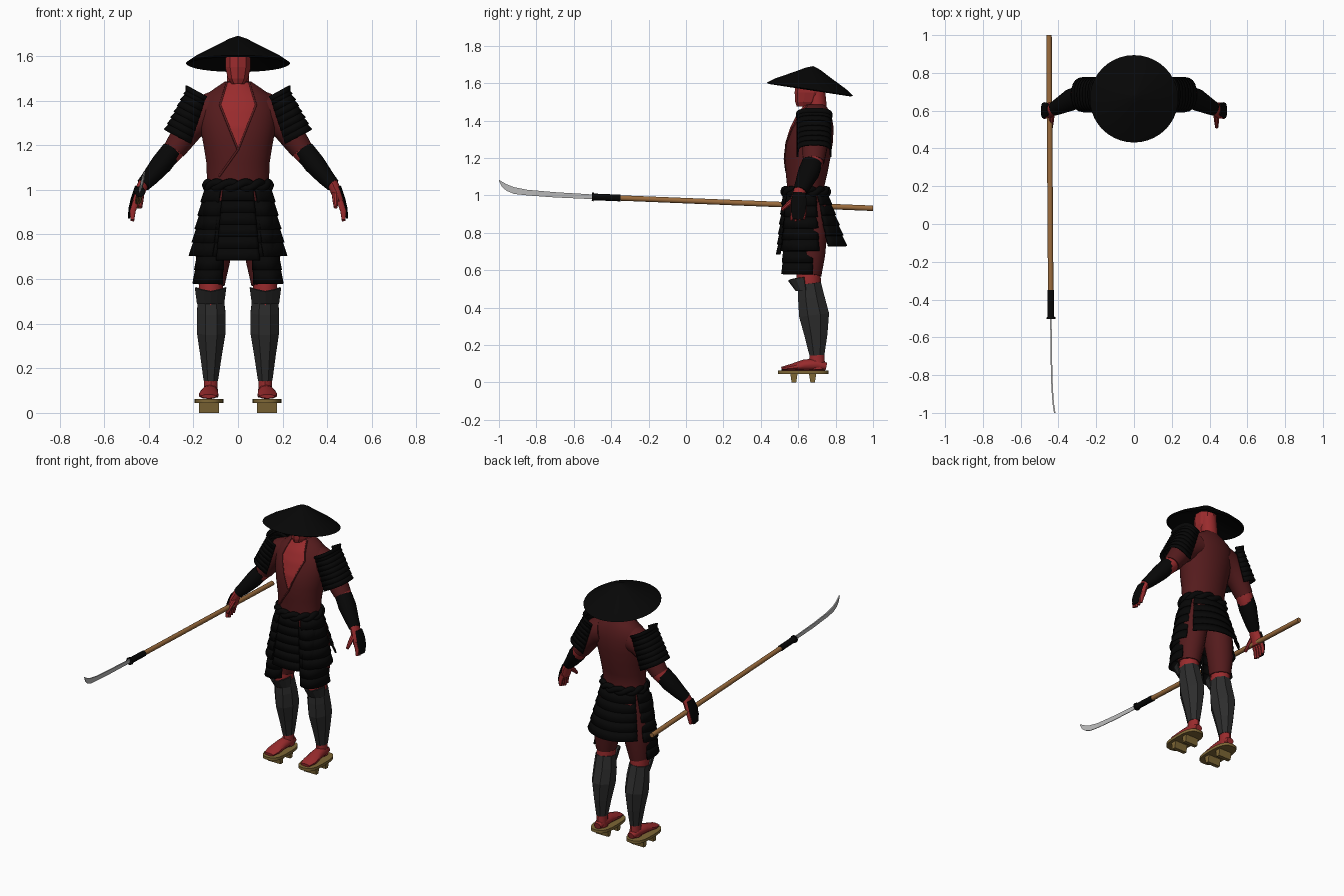
import bpy, bmesh
from math import sin, cos, pi, radians, copysign
from mathutils import Vector, Matrix

cube = bpy.data.objects.get("Cube")
if cube:
    bpy.data.objects.remove(cube)


def material(name, r, g, b):
    m = bpy.data.materials.new(name)
    m.use_nodes = True
    m.diffuse_color = (r, g, b, 1)
    m.node_tree.nodes["Principled BSDF"].inputs["Base Color"].default_value = (r, g, b, 1)
    return m


SKIN = material("red skin", .32, .024, .026)
CLOTH = material("dark red cloth", .09, .011, .012)
BLACK = material("black armour", .002, .002, .002)
GREY = material("dark grey guard", .026, .026, .026)
WOOD = material("pole wood", .32, .145, .045)
SOLE = material("sandal wood", .21, .135, .036)
STEEL = material("blade steel", .52, .52, .52)


def skin(name, rings, mat, s=1, closed=True, smooth=True, thick=0):
    """Bridge equal rings of points into a surface; s=-1 mirrors in x."""
    bm = bmesh.new()
    vs = [[bm.verts.new((s * p[0], p[1], p[2])) for p in ring] for ring in rings]
    n = len(vs[0])
    for a, b in zip(vs, vs[1:]):
        for i in range(n if closed else n - 1):
            j = (i + 1) % n
            bm.faces.new((a[i], a[j], b[j], b[i]))
    if closed:
        bm.faces.new(vs[0])
        bm.faces.new(vs[-1])
    bmesh.ops.recalc_face_normals(bm, faces=bm.faces)
    me = bpy.data.meshes.new(name)
    bm.to_mesh(me)
    bm.free()
    me.materials.append(mat)
    ob = bpy.data.objects.new(name, me)
    bpy.context.collection.objects.link(ob)
    if thick:
        mod = ob.modifiers.new("thickness", "SOLIDIFY")
        mod.thickness, mod.offset = thick, 0
    if smooth:
        bpy.ops.object.select_all(action="DESELECT")
        ob.select_set(True)
        bpy.context.view_layer.objects.active = ob
        bpy.ops.object.shade_smooth_by_angle(angle=radians(42))
    return ob


def loft(name, path, mat, s=1, n=16, ref=(0, 1, 0), axis=None, smooth=True):
    """Elliptic tube; path items are (x, y, z, side radius, ref radius)."""
    pts = [Vector(p[:3]) for p in path]
    rings = []
    for i, p in enumerate(pts):
        d = Vector(axis) if axis else pts[min(i + 1, len(pts) - 1)] - pts[max(i - 1, 0)]
        d.normalize()
        u = Vector(ref)
        u = (u - d * u.dot(d)).normalized()
        v = d.cross(u)
        a, b = path[i][3:]
        angles = [2 * pi * (k + .5) / n for k in range(n)]
        rings.append([p + v * a * cos(t) + u * b * sin(t) for t in angles])
    return skin(name, rings, mat, s, smooth=smooth)


def lames(name, f, n, mat, s=1, seg=12, bump=.008):
    """Overlapping armour strips; f(u, t, push) gives a surface point."""
    for i in range(n):
        rows = [(i / n, 0), ((i + 1.1) / n, bump)]
        skin(f"{name}_{i + 1}", [[f(k / seg, t, o) for k in range(seg + 1)] for t, o in rows],
             mat, s, closed=False, thick=.009)


def cord(name, pts, radius, mat, cyclic=False):
    cu = bpy.data.curves.new(name, "CURVE")
    cu.dimensions, cu.bevel_depth, cu.bevel_resolution = "3D", radius, 2
    sp = cu.splines.new("POLY")
    sp.points.add(len(pts) - 1)
    for q, p in zip(sp.points, pts):
        q.co = (*p, 1)
    sp.use_cyclic_u = cyclic
    cu.materials.append(mat)
    bpy.context.collection.objects.link(bpy.data.objects.new(name, cu))


def mix(a, b, t):
    return a + (b - a) * t


def squared(v, power):
    return copysign(abs(v) ** power, v)


# Torso robe: y centre, z, half width, half depth
TORSO = [(.66, .86, .12, .095), (.65, .95, .145, .11), (.64, 1.05, .14, .1),
         (.645, 1.12, .142, .112), (.65, 1.2, .155, .122), (.66, 1.28, .17, .125),
         (.675, 1.36, .175, .115), (.685, 1.42, .155, .095), (.69, 1.455, .105, .075),
         (.69, 1.485, .06, .055)]
loft("robe_torso", [(0, y, z, a, b) for y, z, a, b in TORSO], CLOTH, n=36, axis=(0, 0, 1))


def chest(x, z, lift):
    for (y0, z0, a0, b0), (y1, z1, a1, b1) in zip(TORSO, TORSO[1:]):
        if z0 <= z <= z1:
            t = (z - z0) / (z1 - z0)
            a, b = mix(a0, a1, t), mix(b0, b1, t)
            return (x, mix(y0, y1, t) - b * max(0, 1 - (x / a) ** 2) ** .5 - lift, z)


# Open neckline and lapels
def opening(z):
    return .08 * (z - 1.18) / .2 if z < 1.38 else mix(.08, .05, (z - 1.38) / .1)


levels = [1.18 + .3 * i / 24 for i in range(25)]
skin("bare_chest", [[chest(opening(z) * k / 6, z, .004) for k in range(-6, 7)] for z in levels],
     SKIN, closed=False)
cord("right_lapel", [chest(-opening(z), z, .001) for z in levels], .005, CLOTH)
fold = [chest(mix(-.085, 0, i / 8), mix(1.06, 1.18, i / 8), .0) for i in range(8)]
cord("left_lapel", fold + [chest(opening(z), z, .001) for z in levels], .005, CLOTH)

# Head, neck and hat
loft("neck", [(0, .705, 1.42, .058, .05), (0, .7, 1.5, .052, .05), (0, .69, 1.6, .05, .05)],
     SKIN, n=10, axis=(0, 0, 1))
loft("head", [(0, .64, 1.475, .03, .048), (0, .65, 1.5, .048, .066), (0, .66, 1.55, .06, .079),
              (0, .665, 1.63, .06, .076)], SKIN, n=10, axis=(0, 0, 1), smooth=False)
brim = [(.002, .085), (.222, -.008), (.234, -.002), (.19, .028), (.1, .075), (.04, .108), (.002, .122)]
hat = skin("straw_hat", [[(r * cos(k * pi / 20), r * sin(k * pi / 20), z) for k in range(40)]
                         for r, z in brim], BLACK)
hat.matrix_world = Matrix.Translation((0, .663, 1.57)) @ Matrix.Rotation(radians(-8.7), 4, "X")

# Twisted belt
for strand in range(2):
    ring = []
    for k in range(120):
        a, w = 2 * pi * k / 120, 2 * pi * k / 20 + strand * pi
        r = .006 * cos(w)
        ring.append(((.137 + r) * cos(a), .64 + (.112 + r) * sin(a), 1.02 + .013 * sin(w)))
    cord(f"belt_strand_{strand + 1}", ring, .018, BLACK, True)


# Skirt armour
def skirt(a0, a1, bottom, depth):
    def f(u, t, o):
        a = radians(mix(a0, a1, u))
        return ((mix(.143, .208, t) + o) * cos(a),
                .638 + (mix(.112, depth, t) + o) * sin(a), mix(1.01, bottom, t))
    return f


lames("front_skirt", skirt(-117, -63, .69, .145), 6, BLACK)
lames("back_skirt", skirt(34, 146, .735, .21), 5, BLACK)

for side, s in (("left", 1), ("right", -1)):
    lames(side + "_side_skirt", skirt(-58, 29, .71, .145), 5, BLACK, s)

    # Legs and thigh plates
    loft(side + "_trouser_leg", [(.07, .66, .95, .075, .1), (.1, .665, .8, .085, .092),
                                 (.113, .665, .68, .078, .08), (.121, .655, .575, .062, .07)], CLOTH, s)
    loft(side + "_knee", [(.121, .655, .63, .05, .06), (.122, .655, .55, .058, .066),
                          (.123, .66, .48, .05, .06)], SKIN, s, n=10)

    def thigh(u, t, o):
        a = radians(mix(-140, 25, u))
        return (mix(.095, .128, t) + (mix(.055, .067, t) + o * .6) * squared(cos(a), .8),
                .63 + (mix(.095, .112, t) + o * .6) * sin(a), mix(.95, .585, t))
    lames(side + "_thigh_plate", thigh, 6, BLACK, s)

    # Shin guards with flared knee flap
    loft(side + "_shin_guard", [(.123, .66, .53, .061, .066), (.12, .67, .45, .069, .077),
                                (.12, .685, .36, .069, .087), (.121, .695, .25, .051, .066),
                                (.122, .7, .145, .035, .043)], GREY, s, n=8, smooth=False)

    def flap(u, t):
        a = radians(mix(-165, -15, u))
        return (.123 + mix(.06, .07, t) * cos(a), .66 + mix(.07, .112, t) * sin(a),
                mix(.49, .545, t) + .018 * t * abs(2 * u - 1))
    skin(side + "_knee_flap", [[flap(k / 6, t) for k in range(7)] for t in (0, 1)],
         GREY, s, closed=False, smooth=False, thick=.007)

    # Feet and raised sandals
    loft(side + "_ankle", [(.122, .7, .17, .03, .038), (.122, .7, .07, .034, .045)], SKIN, s, n=10)
    loft(side + "_foot", [(.122, .75, .085, .024, .02), (.124, .7, .095, .036, .034),
                          (.128, .63, .092, .04, .03), (.132, .56, .08, .046, .018),
                          (.132, .51, .074, .034, .009)], SKIN, s, n=10, ref=(0, 0, 1))
    outline = [(cos(k * pi / 12), sin(k * pi / 12)) for k in range(24)]
    sole = [(.13 + .066 * squared(c, .7), .626 + .135 * squared(d, .7)) for c, d in outline]
    skin(side + "_sandal_sole", [[(x, y, z) for x, y in sole] for z in (.045, .063)], SOLE, s)
    for part, y in (("front", .577), ("rear", .677)):
        skin(f"{side}_sandal_{part}_tooth",
             [[(x, y - .012, 0), (x, y + .012, 0), (x, y + .02, .05), (x, y - .02, .05)]
              for x in (.085, .175)], SOLE, s, smooth=False)

    # Arms
    loft(side + "_sleeve", [(.1, .69, 1.36, .085, .085), (.16, .69, 1.34, .085, .08),
                            (.22, .69, 1.275, .066, .07), (.285, .682, 1.18, .052, .058)], CLOTH, s)
    loft(side + "_elbow", [(.25, .688, 1.24, .05, .05), (.29, .68, 1.175, .05, .054),
                           (.33, .66, 1.13, .045, .05)], SKIN, s, n=12)
    loft(side + "_bracer", [(.297, .675, 1.175, .049, .055), (.34, .655, 1.12, .05, .058),
                            (.39, .628, 1.06, .04, .046), (.425, .61, 1.022, .032, .038)], BLACK, s, n=12)

    def shoulder(u, t, o):
        a = radians(mix(-100, 100, u))
        out = (mix(.062, .092, t) + o) * squared(cos(a), .6)
        return (mix(.165, .24, t) + .88 * out, .685 + (.087 + o * .4) * squared(sin(a), .8),
                mix(1.425, 1.225, t) + .47 * out)
    lames(side + "_shoulder_guard", shoulder, 7, BLACK, s)
    skin(side + "_shoulder_crest", [[shoulder(k / 12, t, o) for k in range(13)]
                                    for t, o in ((.1, 0), (-.03, .018))], BLACK, s, closed=False, thick=.008)

    # Hands with back plate, fingers and thumb
    loft(side + "_palm", [(.42, .61, 1.035, .026, .032), (.442, .603, .99, .026, .04),
                          (.458, .6, .935, .022, .043)], SKIN, s, n=10)
    loft(side + "_hand_plate", [(.455, .607, 1.015, .008, .034), (.474, .603, .965, .006, .042),
                                (.487, .6, .915, .005, .039), (.489, .598, .872, .004, .028)], BLACK, s, n=10)
    for k in range(4):
        y = .568 + .022 * k
        loft(f"{side}_finger_{k + 1}", [(.457, y, .95, .015, .011), (.472, y, .905, .014, .011),
                                        (.474, y - .004, .86 + .006 * abs(k - 1), .009, .008)], SKIN, s, n=8)
    loft(side + "_thumb", [(.435, .585, .985, .014, .016), (.437, .548, .955, .014, .014),
                           (.438, .512, .922, .009, .009)], SKIN, s, n=8, ref=(1, 0, 0))


# Polearm
def shaft(name, y0, y1, r, mat):
    loft(name, [(mix(-.44, -.45, (y + .5) / 1.5), y, mix(.992, .931, (y + .5) / 1.5), r, r)
                for y in (y0, y1)], mat, n=12, ref=(0, 0, 1))


shaft("pole", 1, -.36, .015, WOOD)
shaft("pole_grip", -.35, -.5, .0185, BLACK)
shaft("pole_collar", -.494, -.503, .024, BLACK)
# Blade stations: y, lower edge, upper edge, x
edge = [(-.5, .98, 1.005, -.44), (-.7, .989, 1.017, -.438), (-.85, 1, 1.03, -.434),
        (-.92, 1.008, 1.044, -.43), (-.96, 1.025, 1.06, -.426), (-.985, 1.046, 1.074, -.422),
        (-1, 1.076, 1.083, -.42)]
skin("blade", [[(x - .002, y, lo), (x + .002, y, lo), (x + .004, y, hi), (x - .004, y, hi)]
               for y, lo, hi, x in edge], STEEL, smooth=False)
